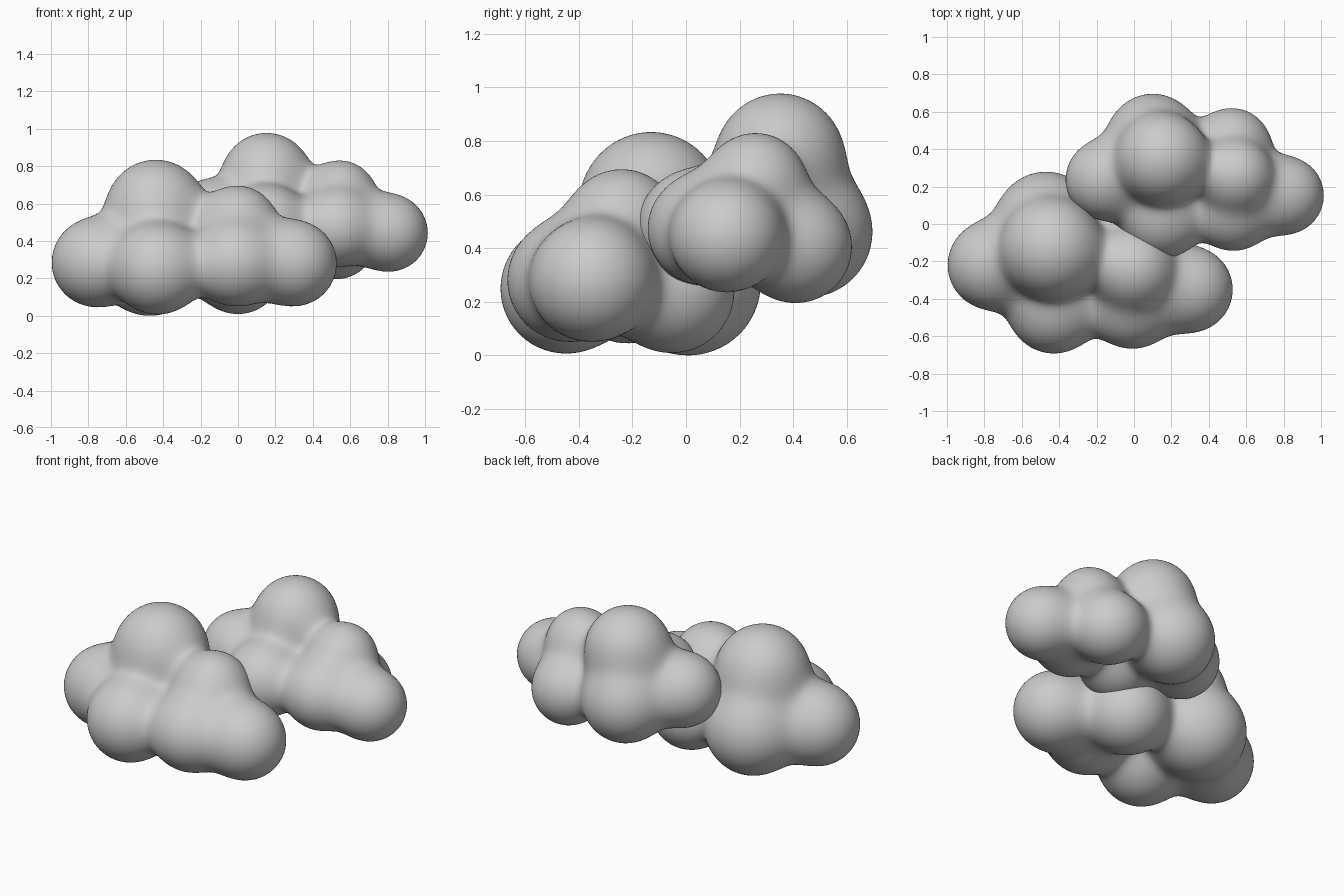
import bpy, bmesh, math
from mathutils import Vector

if "Cube" in bpy.data.objects:
    bpy.data.objects.remove(bpy.data.objects["Cube"])

# Puffs of the cloud: x, y, z, radius
PUFFS = [
    (-0.76, -0.22, 0.285, 0.237),  # left end
    (-0.44, -0.13, 0.57, 0.264),   # tall crown
    (-0.47, 0.01, 0.27, 0.269),    # back
    (-0.43, -0.45, 0.25, 0.242),   # front
    (0.00, -0.24, 0.49, 0.203),    # low crown
    (-0.01, -0.44, 0.28, 0.225),   # front middle
    (0.00, -0.05, 0.24, 0.23),     # back middle
    (0.30, -0.35, 0.28, 0.229),    # right end
]
PIVOT = Vector((-0.47, 0.01, 0.27))
CORE = Vector((-0.25, -0.24, 0.29)) - PIVOT
BLEND = 0.052
BALLS = [(Vector(p[:3]) - PIVOT, p[3]) for p in PUFFS]


def distance(p):
    """Smoothly blended distance to all puffs."""
    return -BLEND * math.log(sum(math.exp(-((p - c).length - r) / BLEND) for c, r in BALLS))


def cloud_mesh():
    """Shrink a ball onto the blended surface of the puffs."""
    bm = bmesh.new()
    bmesh.ops.create_icosphere(bm, subdivisions=6, radius=1)
    for v in bm.verts:
        d = v.co.normalized()
        t = 1.1
        for _ in range(40):
            step = distance(CORE + d * t)
            t -= step
            if abs(step) < 0.0005:
                break
        v.co = CORE + d * t
    for _ in range(2):
        bmesh.ops.smooth_vert(bm, verts=bm.verts, factor=0.3,
                              use_axis_x=True, use_axis_y=True, use_axis_z=True)
    for f in bm.faces:
        f.smooth = True
    mesh = bpy.data.meshes.new("cloud")
    bm.to_mesh(mesh)
    bm.free()
    return mesh


def place(name, mesh, loc, rot=(0, 0, 0), scale=1):
    ob = bpy.data.objects.new(name, mesh)
    ob.location = loc
    ob.rotation_euler = [math.radians(a) for a in rot]
    ob.scale = (scale,) * 3
    bpy.context.collection.objects.link(ob)


# Large cloud in front, smaller tilted copy behind
mesh = cloud_mesh()
place("front_cloud", mesh, PIVOT)
place("back_cloud", mesh, (0.10, 0.452, 0.46), (-5, 4.5, 2), 0.905)
